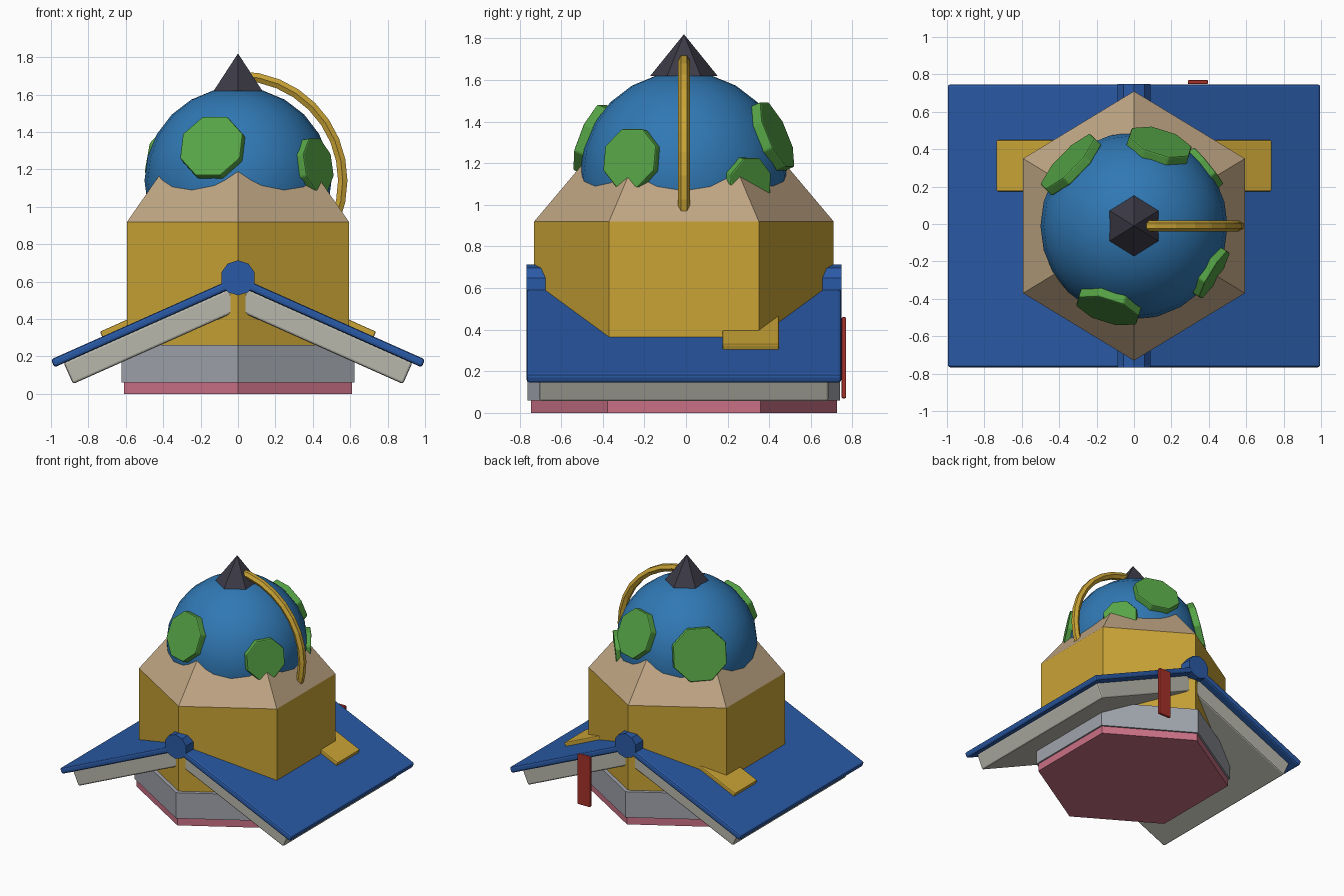
import bpy, bmesh, math
from mathutils import Matrix, Vector

cube = bpy.data.objects.get("Cube")
if cube:
    bpy.data.objects.remove(cube, do_unlink=True)

YC = -0.01                                # centre line of the building
GLOBE = Vector((0, YC, 1.14))


def material(name, rgb):
    def linear(c):
        c /= 255
        return c / 12.92 if c < 0.04 else ((c + 0.055) / 1.055) ** 2.4
    col = [linear(c) for c in rgb] + [1]
    m = bpy.data.materials.new(name)
    m.use_nodes = True
    m.diffuse_color = col
    m.node_tree.nodes["Principled BSDF"].inputs["Base Color"].default_value = col
    return m


YELLOW = material("mustard yellow", (202, 164, 54))
TAN = material("tan", (192, 166, 132))
GLOBE_BLUE = material("ocean blue", (48, 120, 180))
GREEN = material("land green", (86, 164, 70))
DARK = material("dark slate", (60, 58, 70))
COVER_BLUE = material("cover blue", (42, 90, 166))
PAPER = material("paper grey", (184, 183, 172))
STONE = material("stone grey", (160, 164, 172))
PINK = material("pink", (202, 113, 134))
RED = material("ribbon red", (166, 48, 40))


def finish(name, bm, mat, bevel=0.0):
    bmesh.ops.recalc_face_normals(bm, faces=bm.faces)
    mesh = bpy.data.meshes.new(name)
    bm.to_mesh(mesh)
    bm.free()
    obj = bpy.data.objects.new(name, mesh)
    bpy.context.collection.objects.link(obj)
    mesh.materials.append(mat)
    if bevel:
        mod = obj.modifiers.new("edge", "BEVEL")
        mod.width = bevel
        mod.segments = 2
    return obj


def hexagon(name, mat, half_x, half_y, z0, z1, taper=1.0):
    """Six-sided block with corners toward front and back."""
    bm = bmesh.new()
    bmesh.ops.create_cone(bm, cap_ends=True, segments=6, radius1=1, radius2=taper, depth=1)
    squash = Matrix.Diagonal((half_x / math.cos(math.pi / 6), half_y, z1 - z0, 1))
    bm.transform(Matrix.Translation((0, YC, (z0 + z1) / 2)) @ squash)
    return finish(name, bm, mat)


def box(name, mat, lo, hi, bevel, frame=Matrix()):
    lo, hi = Vector(lo), Vector(hi)
    bm = bmesh.new()
    bmesh.ops.create_cube(bm, size=1)
    bm.transform(frame @ Matrix.Translation((lo + hi) / 2) @ Matrix.Diagonal((*(hi - lo), 1)))
    return finish(name, bm, mat, bevel)


# Stacked hexagonal tower
hexagon("base_plinth", PINK, 0.61, 0.735, 0, 0.06)
hexagon("base_wall", STONE, 0.622, 0.751, 0.06, 0.26)
hexagon("tower_body", YELLOW, 0.593, 0.72, 0.26, 0.92)
hexagon("tower_shoulder", TAN, 0.593, 0.72, 0.92, 1.3, 0.555)
hexagon("spire", DARK, 0.13, 0.162, 1.62, 1.82, 0.0)

# Open book roof: each half lies in its own tilted frame
TILT = math.radians(24)
for side, label in ((1, "left"), (-1, "right")):
    frame = Matrix.Translation((0, YC, 0.604)) @ Matrix.Rotation(side * TILT, 4, "Y")

    def slab(name, mat, u0, u1, y0, y1, n0, n1, bevel):
        a, b = sorted((side * u0, side * u1))
        box(f"{label}_{name}", mat, (a, y0, n0), (b, y1, n1), bevel, frame)

    slab("cover", COVER_BLUE, 0.03, 1.085, -0.757, 0.757, -0.023, 0.023, 0.014)
    slab("pages", PAPER, 0.06, 1.03, -0.695, 0.695, -0.145, -0.02, 0.012)
    slab("cover_tab", YELLOW, 0.45, 0.785, 0.185, 0.458, -0.01, 0.052, 0.008)

# Spine along the ridge
bm = bmesh.new()
bmesh.ops.create_cone(bm, cap_ends=True, segments=10, radius1=0.094, radius2=0.094, depth=1.515)
bm.transform(Matrix.Translation((0, YC, 0.62)) @ Matrix.Rotation(math.pi / 2, 4, "X")
             @ Matrix.Scale(1, 4))
finish("book_spine", bm, COVER_BLUE)

# Ribbon hanging at the back
box("bookmark_ribbon", RED, (0.288, 0.748, 0.07), (0.396, 0.77, 0.46), 0.006)

# Globe
bm = bmesh.new()
bmesh.ops.create_uvsphere(bm, u_segments=24, v_segments=12, radius=0.5)
bm.transform(Matrix.Translation(GLOBE))
globe = finish("globe", bm, GLOBE_BLUE)
for poly in globe.data.polygons:
    poly.use_smooth = True

# Land patches: direction from the globe centre and radius
lands = (
    ((-0.135, -0.43, 0.175), 0.182),
    ((0.41, -0.25, 0.08), 0.155),
    ((-0.345, 0.335, 0.12), 0.205),
    ((0.135, 0.43, 0.19), 0.182),
    ((0.39, 0.315, -0.04), 0.135),
)
for i, (direction, radius) in enumerate(lands, 1):
    d = Vector(direction).normalized()
    bm = bmesh.new()
    bmesh.ops.create_cone(bm, cap_ends=True, segments=8, radius1=radius, radius2=radius, depth=0.055)
    bm.transform(Matrix.Translation(GLOBE + d * 0.485) @ d.to_track_quat("Z", "Y").to_matrix().to_4x4()
                 @ Matrix.Rotation(math.pi / 8, 4, "Z"))
    finish(f"land_patch_{i}", bm, GREEN, 0.008)

# Meridian arm: hexagonal rod swept round the globe's left side
bm = bmesh.new()
ring = bmesh.ops.create_circle(bm, segments=6, radius=0.029)["verts"]
start = math.radians(22.5)
bmesh.ops.transform(bm, verts=ring, matrix=Matrix.Rotation(start, 4, "Y") @ Matrix.Translation((0.56, 0, 0)))
bmesh.ops.spin(bm, geom=bm.verts[:] + bm.edges[:], axis=(0, 1, 0), cent=(0, 0, 0),
               angle=-math.radians(112.5), steps=10)
bmesh.ops.holes_fill(bm, edges=[e for e in bm.edges if e.is_boundary], sides=6)
bm.transform(Matrix.Translation(GLOBE))
finish("meridian_arm", bm, YELLOW)
